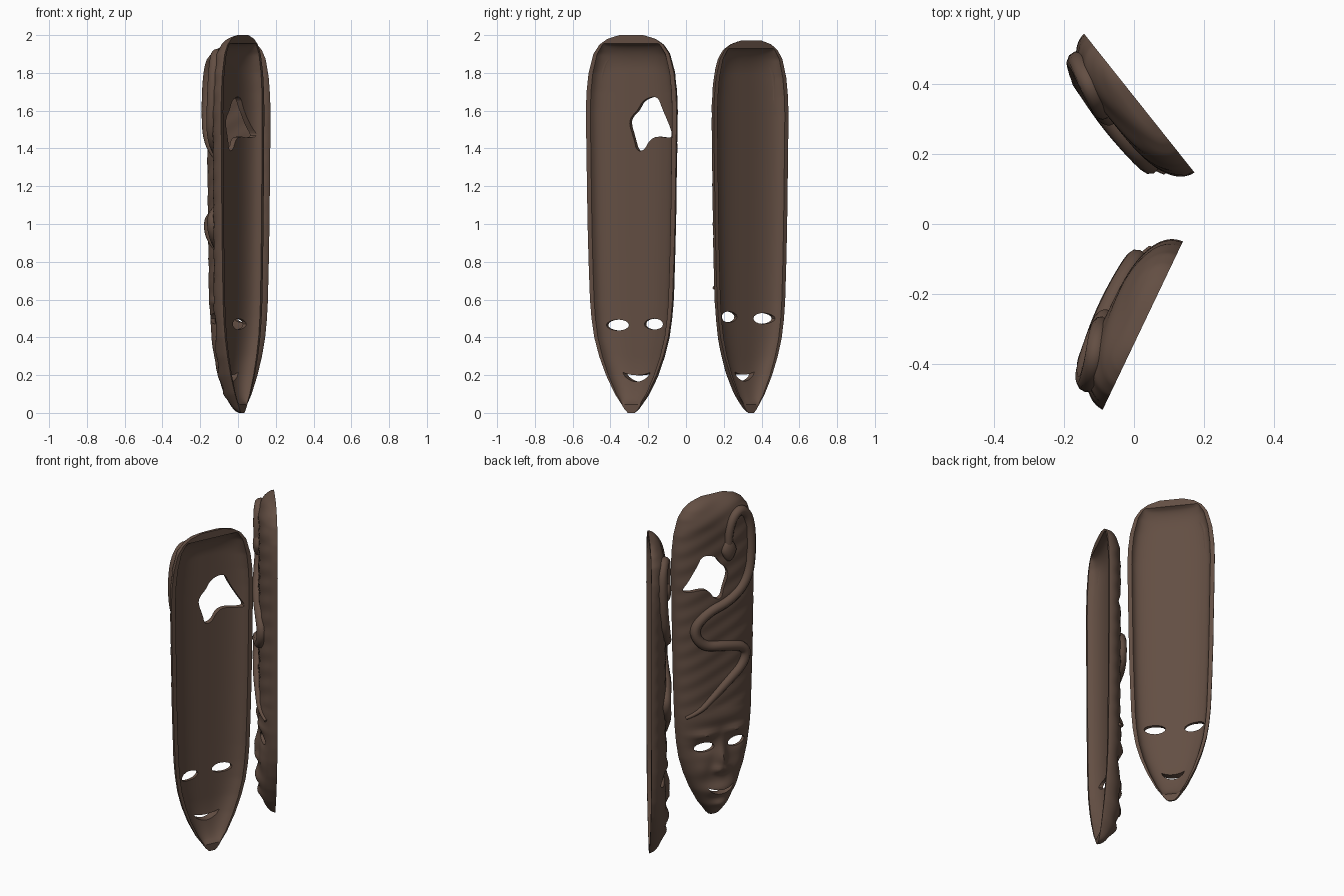
import bpy, bmesh, math
from mathutils import Vector

if "Cube" in bpy.data.objects:
    bpy.data.objects.remove(bpy.data.objects["Cube"], do_unlink=True)

# Single dark wood colour
wood = bpy.data.materials.new("dark brown wood")
wood.use_nodes = True
WOOD = (0.125, 0.077, 0.056, 1)
wood.diffuse_color = WOOD
wood.node_tree.nodes["Principled BSDF"].inputs["Base Color"].default_value = WOOD
wood.node_tree.nodes["Principled BSDF"].inputs["Roughness"].default_value = 0.7

# Outline as (height, half width)
OUTLINE = [(0, .02), (.02, .04), (.05, .06), (.1, .096), (.2, .148), (.3, .188), (.4, .217),
           (.5, .233), (.6, .242), (.8, .25), (1, .256), (1.4, .263), (1.6, .266), (1.7, .262),
           (1.8, .25), (1.9, .222), (1.95, .186), (1.98, .14), (2, .07)]

# Carved snake path from head to tail, as (across, height)
SNAKE = [(-.05, 1.68), (-.045, 1.77), (-.08, 1.88), (-.15, 1.91), (-.21, 1.82), (-.215, 1.62),
         (-.18, 1.46), (-.06, 1.36), (.09, 1.32), (.18, 1.22), (.12, 1.11), (-.02, 1.09),
         (-.17, 1.05), (-.16, .95), (-.04, .86), (.05, .78), (.14, .7), (.21, .67)]

# Broken hole in the wide mask
BREAK = [(-.05, 1.53), (-.035, 1.57), (0, 1.6), (.035, 1.66), (.12, 1.68), (.15, 1.61),
         (.19, 1.54), (.235, 1.465), (.19, 1.455), (.125, 1.465), (.075, 1.45), (.04, 1.39),
         (-.005, 1.385), (-.02, 1.45)]


def half_width(z):
    for (z0, w0), (z1, w1) in zip(OUTLINE, OUTLINE[1:]):
        if z <= z1:
            return w0 + (w1 - w0) * (z - z0) / (z1 - z0)
    return OUTLINE[-1][1]


def dome(t):
    t = min(max(t, 0), 1)
    return math.sqrt(1 - (1 - t) ** 2)


def bump(x, z, cx, cz, rx, rz):
    return math.exp(-((x - cx) / rx) ** 2 - ((z - cz) / rz) ** 2)


def smooth_loop(points, rounds=2):
    for _ in range(rounds):
        out = []
        for a, b in zip(points, points[1:] + points[:1]):
            a, b = Vector(a), Vector(b)
            out += [a.lerp(b, .25), a.lerp(b, .75)]
        points = out
    return points


def finish(obj, angle=40):
    bpy.ops.object.select_all(action="DESELECT")
    obj.select_set(True)
    bpy.context.view_layer.objects.active = obj
    bpy.ops.object.shade_smooth_by_angle(angle=math.radians(angle))


def add_object(name, data, place):
    obj = bpy.data.objects.new(name, data)
    bpy.context.collection.objects.link(obj)
    obj.location, obj.rotation_euler = place
    data.materials.append(wood)
    return obj


def make_mask(label, origin, angle, depth, wide, tall, carve, lift, side, eyes, mouth_w, extra):
    place = (origin, (0, 0, math.radians(angle)))

    # Carved face relief, mirrored about the nose
    def relief(x, z):
        a, z = abs(x), z - lift
        face = (.035 * bump(x, z, 0, .39, .03, .08) + .02 * bump(a, z, .025, .325, .03, .025)
                + .02 * bump(a, z, .1, .555, .08, .025) - .022 * bump(a, z, .105, .47, .06, .035)
                + .03 * bump(x, z, 0, .2, .09, .04) + .025 * bump(x, z, 0, .1, .05, .03)
                + .01 * bump(a, z, .12, .33, .05, .05) + .012 * bump(x, z, 0, .65, .2, .05))
        grain = .002 * math.sin(60 * z + 25 * x) if z > .7 else 0
        return carve * face + grain

    def outer(x, z):
        zz = z / tall
        p = min(abs(x / (half_width(zz) * wide)), 1)
        d = depth * dome(zz / .25) * dome((2 - zz) / .16) * math.sqrt(1 - p ** 3)
        return d + relief(x, z) * min(1, d / .05)

    def inner(x, z):
        zz = z / tall
        q = min(abs(x / (half_width(zz) * wide)) / .89, 1)
        ends = dome((zz - .05) / .25) * dome((1.955 - zz) / .14)
        return (depth - .028) * ends * math.sqrt(1 - q ** 3)

    # Hollow shell: front and back grids welded along the rim
    bm = bmesh.new()
    cols, rows = 56, 150
    for surface in (outer, inner):
        grid = []
        for j in range(rows + 1):
            t = j / rows
            zz = t + .5 - .5 * math.cos(math.pi * t)
            w = half_width(zz) * wide
            xs = [w * math.sin(math.pi * (i / cols - .5)) for i in range(cols + 1)]
            grid.append([bm.verts.new((x, surface(x, zz * tall), zz * tall)) for x in xs])
        for r0, r1 in zip(grid, grid[1:]):
            for i in range(cols):
                bm.faces.new((r0[i], r0[i + 1], r1[i + 1], r1[i]))
    bmesh.ops.remove_doubles(bm, verts=bm.verts, dist=2e-6)
    bmesh.ops.recalc_face_normals(bm, faces=bm.faces)
    mesh = bpy.data.meshes.new(label + "_mask")
    bm.to_mesh(mesh)
    bm.free()
    shell = add_object(label + "_mask", mesh, place)

    # Eye, mouth and break openings as prisms through the shell
    loops = list(extra)
    for ex, ez in eyes:
        loops.append([(ex + .06 * math.cos(k * math.tau / 16),
                       ez + .029 * math.sin(k * math.tau / 16)) for k in range(16)])
    steps = [k / 5 - 1 for k in range(11)]
    arc = [(mouth_w * u, .185 + lift * .1 + .03 * u * u + .014 * (1 - u * u)) for u in steps]
    low = [(mouth_w * u, .165 + lift * .1 + .04 * u * u) for u in steps[::-1]]
    loops.append(arc + low[1:-1])
    bm = bmesh.new()
    for loop in loops:
        face = bm.faces.new([bm.verts.new((x, -.1, z)) for x, z in loop])
        moved = bmesh.ops.extrude_face_region(bm, geom=[face])["geom"]
        bmesh.ops.translate(bm, vec=(0, .4, 0),
                            verts=[v for v in moved if isinstance(v, bmesh.types.BMVert)])
    bmesh.ops.recalc_face_normals(bm, faces=bm.faces)
    cut_mesh = bpy.data.meshes.new(label + "_cutter")
    bm.to_mesh(cut_mesh)
    bm.free()
    cutter = add_object(label + "_cutter", cut_mesh, place)
    cutter.hide_render = True
    mod = shell.modifiers.new("openings", "BOOLEAN")
    mod.operation, mod.solver, mod.object = "DIFFERENCE", "EXACT", cutter
    bpy.context.view_layer.update()
    bpy.context.view_layer.objects.active = shell
    bpy.ops.object.modifier_apply(modifier=mod.name)
    bpy.data.objects.remove(cutter, do_unlink=True)
    finish(shell)

    # Snake body winding over the front
    curve = bpy.data.curves.new(label + "_snake", "CURVE")
    curve.dimensions = "3D"
    curve.bevel_depth, curve.bevel_resolution = .03, 3
    curve.use_fill_caps = True
    spline = curve.splines.new("NURBS")
    spline.points.add(len(SNAKE) - 1)
    for k, (pt, (x, z)) in enumerate(zip(spline.points, SNAKE)):
        x, z = x * side * wide, z * tall
        pt.co = (x, outer(x, z) + .006, z, 1)
        pt.radius = min(1, .75 + k * .1, .3 + (len(SNAKE) - 1 - k) * .2)
    spline.use_endpoint_u = True
    spline.order_u, spline.resolution_u = 3, 8
    snake = add_object(label + "_snake", curve, place)
    bpy.ops.object.select_all(action="DESELECT")
    snake.select_set(True)
    bpy.context.view_layer.objects.active = snake
    bpy.ops.object.convert(target="MESH")
    finish(bpy.context.object)

    # Snake head
    hx, hz = SNAKE[0][0] * side * wide, SNAKE[0][1] * tall
    bm = bmesh.new()
    bmesh.ops.create_uvsphere(bm, u_segments=20, v_segments=12, radius=1)
    for v in bm.verts:
        taper = 1 - .35 * abs(v.co.z)
        v.co = (hx + .048 * v.co.x * taper, outer(hx, hz) + .006 + .028 * v.co.y,
                hz + .07 * v.co.z)
    head_mesh = bpy.data.meshes.new(label + "_snake_head")
    bm.to_mesh(head_mesh)
    bm.free()
    finish(add_object(label + "_snake_head", head_mesh, place))


make_mask("wide", (.025, -.29, 0), 64.5, .105, 1, 1, 1, 0, 1,
          [(-.11, .465), (.1, .47)], .082, [smooth_loop(BREAK)])
make_mask("narrow", (.015, .345, 0), 128.5, .092, .95, .986, .75, .035, -1,
          [(-.105, .508), (.125, .5)], .068, [])
